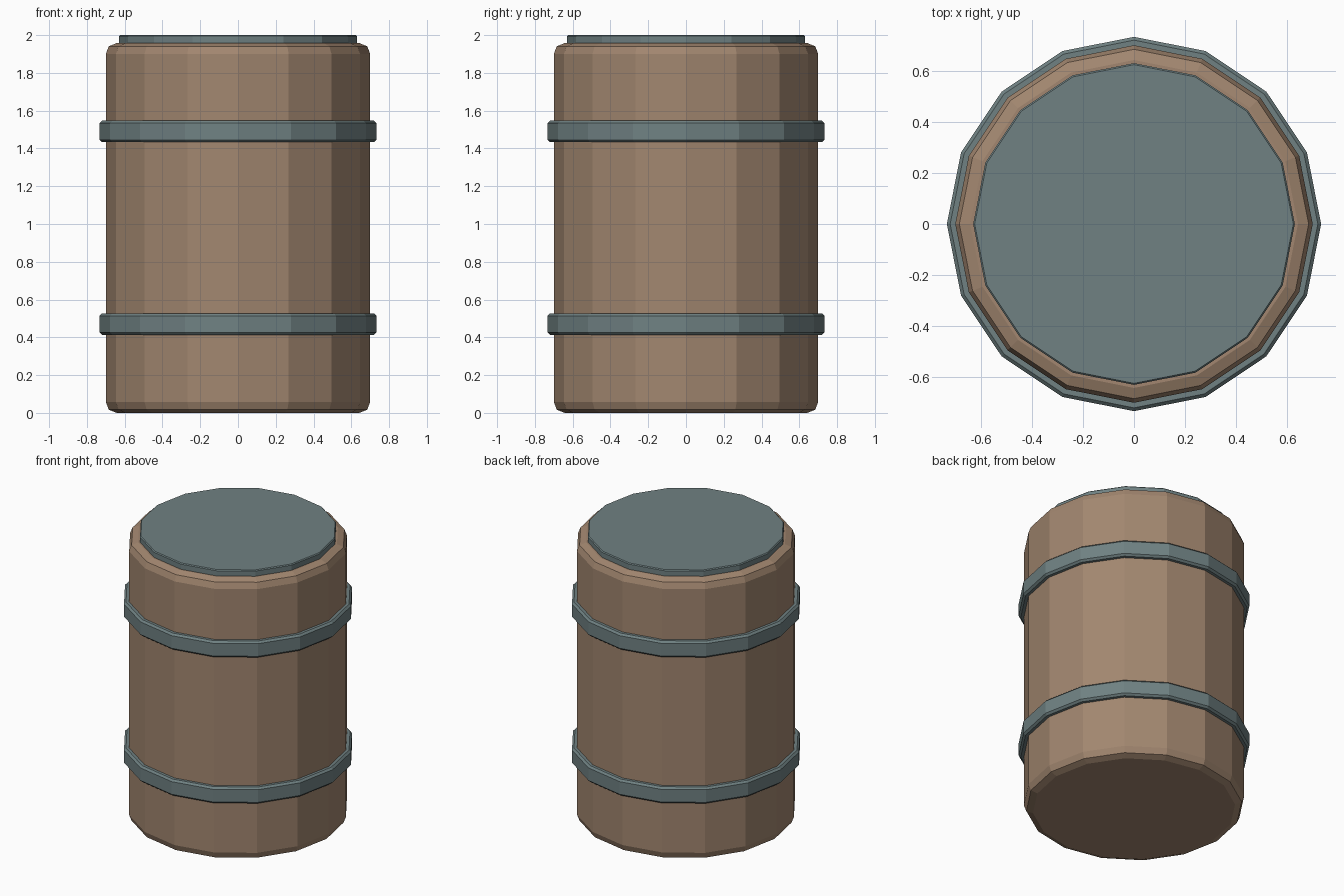
import bpy
import bmesh
from math import cos, sin, tau

if "Cube" in bpy.data.objects:
    bpy.data.objects.remove(bpy.data.objects["Cube"])

SIDES = 16


def material(name, rgb):
    mat = bpy.data.materials.new(name)
    mat.diffuse_color = (*rgb, 1.0)
    mat.use_nodes = True
    mat.node_tree.nodes["Principled BSDF"].inputs["Base Color"].default_value = mat.diffuse_color
    return mat


def lathe(name, profile, mat, ring=False):
    """Turn (radius, z) points into a faceted solid, or a closed hoop if ring."""
    bm = bmesh.new()
    loops = [[bm.verts.new((r * cos(tau * i / SIDES), r * sin(tau * i / SIDES), z))
              for i in range(SIDES)] for r, z in profile]
    pairs = list(zip(loops, loops[1:]))
    if ring:
        pairs.append((loops[-1], loops[0]))
    else:
        bm.faces.new(loops[0][::-1])
        bm.faces.new(loops[-1])
    for a, b in pairs:
        for i in range(SIDES):
            j = (i + 1) % SIDES
            bm.faces.new((a[i], a[j], b[j], b[i]))
    bmesh.ops.recalc_face_normals(bm, faces=bm.faces)
    mesh = bpy.data.meshes.new(name)
    bm.to_mesh(mesh)
    bm.free()
    mesh.materials.append(mat)
    obj = bpy.data.objects.new(name, mesh)
    bpy.context.collection.objects.link(obj)
    return obj


wood = material("wood", (0.36, 0.24, 0.16))
metal = material("metal", (0.16, 0.22, 0.225))

# Barrel body with two-step rounded rims
lathe("barrel_body", [(0.642, 0.0), (0.684, 0.017), (0.70, 0.058),
                      (0.70, 1.90), (0.684, 1.941), (0.642, 1.958)], wood)

# Thin lid disc on top
lathe("lid", [(0.63, 1.94), (0.63, 1.994), (0.624, 2.0)], metal)

# Two bevelled hoops
for name, z in (("lower_hoop", 0.47), ("upper_hoop", 1.49)):
    h, r, b = 0.057, 0.733, 0.013
    lathe(name, [(0.67, z - h), (r - b, z - h), (r, z - h + b),
                 (r, z + h - b), (r - b, z + h), (0.67, z + h)], metal, ring=True)
